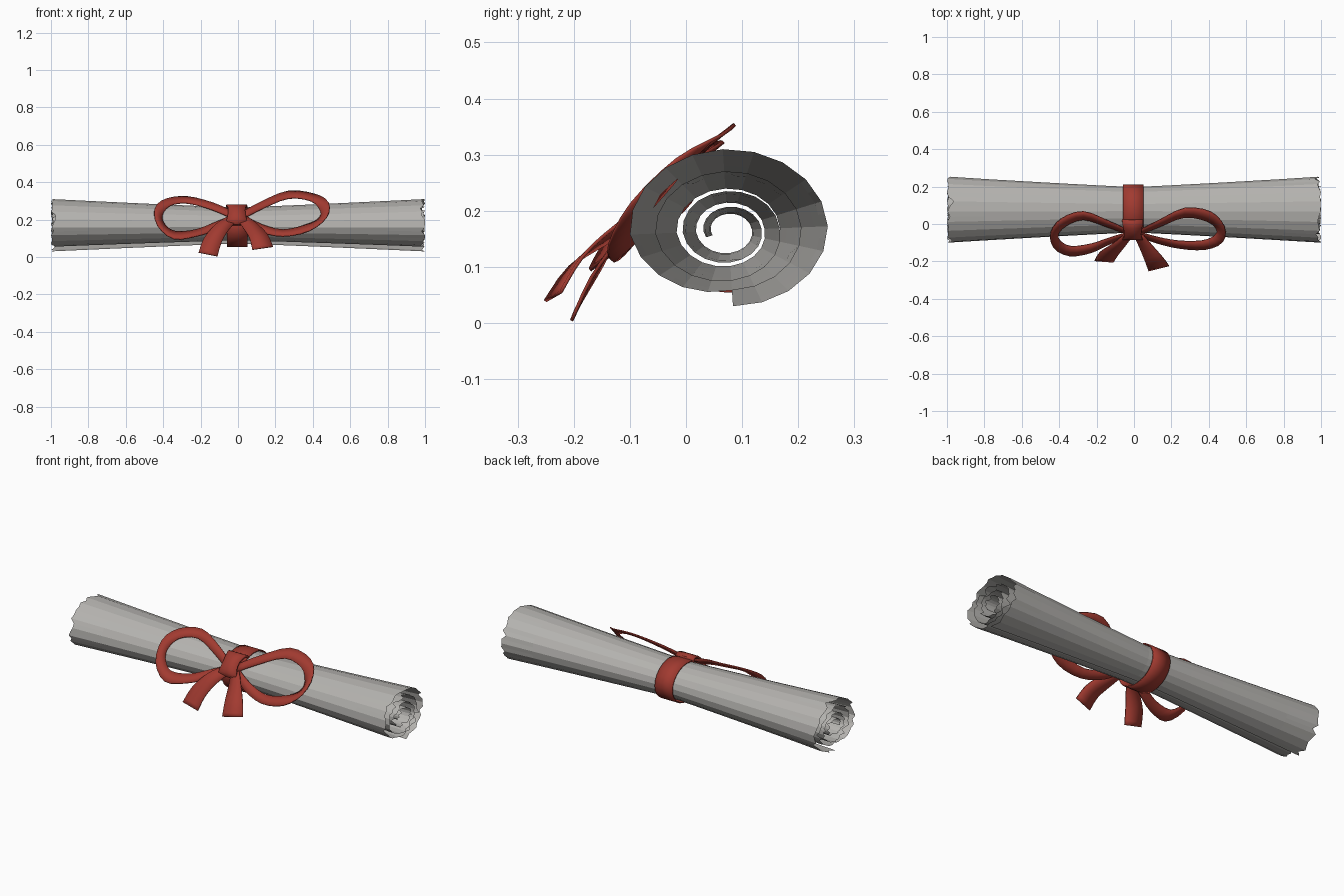
import bpy, math, random
from mathutils import Vector

if "Cube" in bpy.data.objects:
    bpy.data.objects.remove(bpy.data.objects["Cube"])

random.seed(4)


def material(name, rgb):
    m = bpy.data.materials.new(name)
    m.diffuse_color = (*rgb, 1)
    m.use_nodes = True
    m.node_tree.nodes["Principled BSDF"].inputs["Base Color"].default_value = m.diffuse_color
    return m


PAPER = material("paper_grey", (0.46, 0.45, 0.43))
RED = material("ribbon_red", (0.36, 0.043, 0.03))
CY, CZ = 0.075, 0.165      # axis of the roll


def make_object(name, verts, faces, mat):
    me = bpy.data.meshes.new(name)
    me.from_pydata(verts, [], faces)
    me.materials.append(mat)
    me.update()
    ob = bpy.data.objects.new(name, me)
    bpy.context.collection.objects.link(ob)
    return ob


def grid_faces(rows, cols, closed=False):
    n = rows if closed else rows - 1
    return [(i * cols + j, i * cols + j + 1,
             (i + 1) % rows * cols + j + 1, (i + 1) % rows * cols + j)
            for i in range(n) for j in range(cols - 1)]


# Rolled sheet: spiral section, flared towards both torn ends
SPIRAL = [(0, .167), (.25, .178), (.5, .179), (.75, .175), (.92, .145), (1, .132),
          (1.25, .131), (1.75, .13), (2.25, .092), (2.75, .081), (3.25, .06), (3.8, .042)]


def spiral_radius(t):
    for (a, ra), (b, rb) in zip(SPIRAL, SPIRAL[1:]):
        if t <= b:
            return ra + (rb - ra) * (t - a) / (b - a)
    return SPIRAL[-1][1]


def spiral_point(t):
    a = math.radians(-87) + 2 * math.pi * t
    r = spiral_radius(t)
    return Vector((0, r * math.cos(a), 0.81 * r * math.sin(a)))


SEG, TURNS = 20, 3.8
corners = [spiral_point(i / SEG) for i in range(int(SEG * TURNS) + 1)]
section = []
for a, b in zip(corners, corners[1:]):
    section += [a, (a + b) / 2]          # extra columns carry the torn teeth
section.append(corners[-1])

stations = [-1, -.8, -.6, -.4, -.2, -.07, .07, .2, .4, .6, .8, 1]
verts = []
for k, p in enumerate(section):
    for x in stations:
        s = 0.69 + 0.31 * abs(x) ** 1.1
        if abs(x) == 1 and k % 16:
            tear = random.uniform(0, .018) + (random.random() < .12) * .02
            x *= 1 - tear
        verts.append((x, CY + p.y * s, CZ + p.z * s))
make_object("rolled_sheet", verts, grid_faces(len(section), len(stations)), PAPER)


# Ribbon strip: rows of centre and half-width vector, smoothly interpolated
def catmull(a, b, c, d, t):
    return 0.5 * (2 * b + (c - a) * t + (2 * a - 5 * b + 4 * c - d) * t * t
                  + (3 * b - a - 3 * c + d) * t ** 3)


def ribbon(name, rows, closed=False, steps=3, thick=.006):
    pts = [(Vector(r[:3]), Vector(r[3:])) for r in rows]
    n = len(pts)

    def at(i):
        return pts[i % n] if closed else pts[min(max(i, 0), n - 1)]

    samples = []
    for i in range(n if closed else n - 1):
        q = [at(i + k) for k in (-1, 0, 1, 2)]
        for s in range(steps):
            samples.append([catmull(*[e[m] for e in q], s / steps) for m in (0, 1)])
    if not closed:
        samples.append(pts[-1])
    verts = []
    for c, w in samples:
        verts += [c - w, c, c + w]
    ob = make_object(name, verts, grid_faces(len(samples), 3, closed), RED)
    mod = ob.modifiers.new("thickness", 'SOLIDIFY')
    mod.thickness = thick
    mod.offset = 0
    bpy.ops.object.select_all(action='DESELECT')
    ob.select_set(True)
    bpy.context.view_layer.objects.active = ob
    bpy.ops.object.shade_smooth_by_angle(angle=math.radians(35))
    return ob


# Band around the roll
ribbon("ribbon_band", [(-.005, CY + .133 * math.cos(a), CZ + .108 * math.sin(a), .055, 0, 0)
                       for a in (math.tau * i / 12 for i in range(12))], closed=True, steps=2)

# Knot: tilted flattened ring, pinched across the front
knot = []
for i in range(10):
    a = math.tau * i / 10
    u, v = .066 * math.cos(a), .032 * math.sin(a)
    knot.append((-.007, -.03 + .7 * (u - v), .225 + .7 * (u + v),
                 .042 + .014 * abs(math.cos(a)), 0, 0))
ribbon("knot", knot, closed=True, steps=2, thick=.012)

# Bow loops
ribbon("bow_loop_right", [
    (.03, -.045, .225, 0, .012, .02),
    (.13, .0, .278, -.006, .015, .018),
    (.27, .06, .333, 0, .025, .02),
    (.40, .04, .318, .012, .025, .018),
    (.462, -.02, .27, .022, .004, .022),
    (.452, -.08, .208, .022, -.018, .004),
    (.37, -.113, .155, .01, -.024, -.016),
    (.24, -.11, .128, 0, -.02, -.018),
    (.12, -.085, .155, -.005, -.015, -.02),
    (.03, -.055, .205, 0, -.012, -.02)])
ribbon("bow_loop_left", [
    (-.03, -.045, .225, 0, .012, .02),
    (-.14, .0, .272, .006, .015, .018),
    (-.27, .045, .305, 0, .022, .018),
    (-.375, .01, .292, -.012, .02, .018),
    (-.425, -.05, .24, -.02, .004, .02),
    (-.41, -.11, .17, -.02, -.018, -.002),
    (-.34, -.145, .117, -.005, -.026, -.02),
    (-.23, -.13, .127, 0, -.024, -.018),
    (-.13, -.09, .16, .005, -.015, -.02),
    (-.03, -.055, .205, 0, -.012, -.02)])

# Hanging tails
ribbon("tail_left", [
    (-.03, -.06, .205, .025, 0, -.012),
    (-.085, -.115, .16, .036, -.004, -.014),
    (-.135, -.16, .09, .048, -.008, -.008),
    (-.16, -.2, .014, .05, -.004, -.01)])
ribbon("tail_right", [
    (.025, -.06, .205, .025, 0, .012),
    (.07, -.13, .16, .036, .006, .014),
    (.11, -.195, .11, .048, .012, .01),
    (.132, -.237, .047, .055, .014, .008)])
